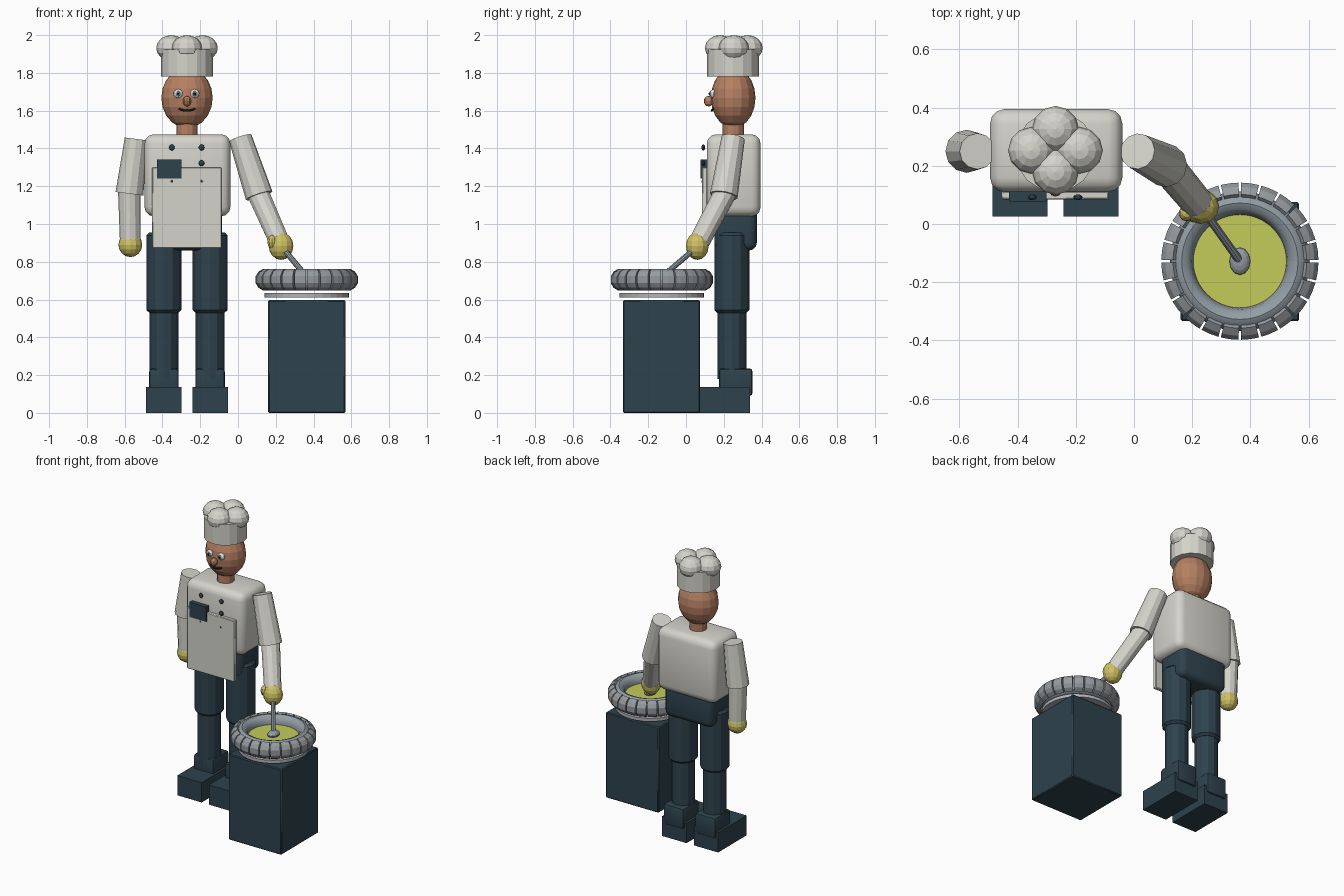
import bpy, bmesh, math
from math import radians, pi, cos, sin
from mathutils import Vector, Matrix

if "Cube" in bpy.data.objects:
    bpy.data.objects.remove(bpy.data.objects["Cube"], do_unlink=True)


def material(name, rgb):
    """Flat material from display colour values."""
    lin = [((c / 255 + 0.055) / 1.055) ** 2.4 for c in rgb] + [1]
    m = bpy.data.materials.new(name)
    m.use_nodes = True
    m.diffuse_color = lin
    m.node_tree.nodes["Principled BSDF"].inputs["Base Color"].default_value = lin
    return m


WHITE = material("jacket white", (212, 211, 203))
NAVY = material("dark slate", (46, 66, 77))
SKIN = material("skin", (182, 128, 98))
GLOVE = material("glove yellow", (206, 192, 100))
SAUCE = material("yellow green", (196, 204, 90))
STEEL = material("steel blue", (146, 157, 165))
TREAD = material("tread grey", (150, 155, 159))
PLATE = material("plate grey", (178, 179, 184))
EYE = material("eye white", (228, 230, 230))
BLACK = material("black", (24, 27, 30))


def finish(name, bm, mat, smooth=False):
    bmesh.ops.recalc_face_normals(bm, faces=bm.faces)
    me = bpy.data.meshes.new(name)
    bm.to_mesh(me)
    bm.free()
    me.materials.append(mat)
    ob = bpy.data.objects.new(name, me)
    bpy.context.collection.objects.link(ob)
    if smooth:
        bpy.ops.object.select_all(action="DESELECT")
        ob.select_set(True)
        bpy.context.view_layer.objects.active = ob
        bpy.ops.object.shade_smooth_by_angle(angle=radians(40))
    return ob


def box(name, lo, hi, mat, bevel=0.0, segments=3):
    """Box between two corners, optionally rounded."""
    lo, hi = Vector(lo), Vector(hi)
    bm = bmesh.new()
    bmesh.ops.create_cube(bm, size=1, matrix=Matrix.Translation((lo + hi) / 2)
                          @ Matrix.Diagonal((*(hi - lo), 1)))
    if bevel:
        bmesh.ops.bevel(bm, geom=bm.edges[:], offset=bevel, segments=segments,
                        profile=0.5, affect="EDGES")
    return finish(name, bm, mat, bool(bevel))


def rod(name, a, b, r1, r2, mat, sides=12, bevel=0.0):
    """Tapered cylinder from point a to point b."""
    a, b = Vector(a), Vector(b)
    bm = bmesh.new()
    turn = (b - a).to_track_quat("Z", "Y").to_matrix().to_4x4()
    bmesh.ops.create_cone(bm, cap_ends=True, segments=sides, radius1=r1, radius2=r2,
                          depth=(b - a).length,
                          matrix=Matrix.Translation((a + b) / 2) @ turn)
    if bevel:
        rims = [e for e in bm.edges if any(len(f.verts) > 4 for f in e.link_faces)]
        bmesh.ops.bevel(bm, geom=rims, offset=bevel, segments=1, affect="EDGES")
    return finish(name, bm, mat)


def ball(name, centre, radii, mat, u=12, v=8):
    bm = bmesh.new()
    bmesh.ops.create_uvsphere(bm, u_segments=u, v_segments=v, radius=1,
                              matrix=Matrix.Translation(centre)
                              @ Matrix.Diagonal((*radii, 1)))
    return finish(name, bm, mat)


def sweep(bm, centre, profile, start, stop, steps):
    """Revolve a closed radius/height profile over part of a turn, with caps."""
    rings = []
    for i in range(steps + 1):
        t = start + (stop - start) * i / steps
        rings.append([bm.verts.new(centre + Vector((r * cos(t), r * sin(t), z)))
                      for r, z in profile])
    n = len(profile)
    for p, q in zip(rings, rings[1:]):
        for k in range(n):
            bm.faces.new((p[k], p[(k + 1) % n], q[(k + 1) % n], q[k]))
    bm.faces.new(rings[0])
    bm.faces.new(rings[-1])


CX, CY = -0.27, 0.25  # body axis

# Body and apron
box("torso", (-0.495, 0.11, 1.04), (-0.04, 0.395, 1.475), WHITE, 0.05)
box("pelvis", (-0.455, 0.15, 0.86), (-0.085, 0.375, 1.1), NAVY, 0.04)
box("apron", (-0.455, 0.085, 0.872), (-0.087, 0.112, 1.3), WHITE, 0.004, 1)
box("pocket", (-0.43, 0.078, 1.24), (-0.3, 0.112, 1.342), NAVY)
for x in (-0.35, -0.193):
    for z, r in ((1.405, 0.016), (1.322, 0.016), (1.226, 0.01)):
        ball("button", (x, 0.092, z), (r, 0.01, r), NAVY, 10, 6)

# Legs
for side, x in (("right", -0.392), ("left", -0.148)):
    y = 0.243
    rod(side + "_thigh", (x, y, 0.53), (x, y, 0.955), 0.093, 0.093, NAVY, 12, 0.015)
    rod(side + "_shin", (x, y, 0.18), (x, y, 0.56), 0.076, 0.076, NAVY)
    box(side + "_ankle", (x - 0.078, 0.175, 0.09), (x + 0.078, 0.352, 0.235), NAVY, 0.015, 2)
    box(side + "_shoe", (x - 0.094, 0.025, 0), (x + 0.094, 0.34, 0.138), NAVY)

# Arms and gloves
ARMS = {
    "right": ((-0.538, 0.25, 1.45), (-0.575, 0.25, 1.16), (-0.57, 0.25, 0.9)),
    "left": ((0.012, 0.25, 1.455), (0.112, 0.2, 1.15), (0.22, 0.07, 0.905)),
}
for side, (shoulder, elbow, wrist) in ARMS.items():
    rod(side + "_upper_arm", shoulder, elbow, 0.062, 0.074, WHITE)
    up = (Vector(elbow) - Vector(wrist)).normalized()
    rod(side + "_forearm", Vector(elbow) + up * 0.03, wrist, 0.06, 0.055, WHITE)
ball("right_glove", (-0.57, 0.25, 0.89), (0.063, 0.063, 0.065), GLOVE, 12, 8)
ball("left_glove", (0.228, 0.06, 0.883), (0.065, 0.06, 0.073), GLOVE, 12, 8)
ball("left_thumb", (0.18, 0.037, 0.905), (0.026, 0.028, 0.036), GLOVE, 10, 6)

# Head and face
rod("neck", (CX, CY, 1.45), (CX, CY, 1.56), 0.056, 0.056, SKIN)
ball("head", (CX, CY, 1.668), (0.136, 0.118, 0.16), SKIN, 16, 10)
ball("nose", (CX, 0.12, 1.65), (0.023, 0.026, 0.028), SKIN, 10, 6)
for side in (-1, 1):
    x = CX - 0.003 + side * 0.043
    ball("eye", (x, 0.146, 1.69), (0.025, 0.02, 0.024), EYE, 12, 8)
    ball("iris", (x, 0.13, 1.69), (0.014, 0.008, 0.014), STEEL, 10, 6)
    ball("pupil", (x, 0.125, 1.69), (0.008, 0.006, 0.008), BLACK, 8, 6)

# Mouth as a thin upturned curve
curve = bpy.data.curves.new("mouth", "CURVE")
curve.dimensions = "3D"
curve.bevel_depth = 0.006
curve.bevel_resolution = 1
line = curve.splines.new("POLY")
line.points.add(6)
for i, p in enumerate(line.points):
    t = i / 3 - 1
    p.co = (CX + 0.043 * t, 0.136 + 0.01 * t * t, 1.6 + 0.01 * t * t, 1)
curve.materials.append(BLACK)
bpy.context.collection.objects.link(bpy.data.objects.new("mouth", curve))

# Hat
rod("hat_band", (CX, 0.248, 1.78), (CX, 0.248, 1.925), 0.138, 0.138, WHITE, 16)
for k in range(4):
    dx, dy = cos(k * pi / 2), sin(k * pi / 2)
    ball("hat_puff", (CX + 0.083 * dx, 0.253 + 0.073 * dy, 1.932),
         (0.08, 0.08, 0.068), WHITE, 12, 8)

# Pedestal and plate
PX, PY = 0.364, -0.128
box("pedestal", (0.16, -0.334, 0), (0.568, 0.075, 0.597), NAVY, 0.006, 1)
rod("plate", (PX, PY, 0.612), (PX, PY, 0.634), 0.224, 0.224, PLATE, 32)

# Tyre-shaped ring: round core with separate curved tread blocks
centre = Vector((PX, PY, 0.705))
core = bmesh.new()
profile = [(0.2 + 0.04 * cos(a), 0.056 * sin(a))
           for a in (2 * pi * k / 12 for k in range(12))]
sweep(core, centre, profile, 0, 2 * pi, 48)
bmesh.ops.remove_doubles(core, verts=core.verts[:], dist=0.0001)
finish("ring_core", core, STEEL, True)

outer = [(0.215 + 0.058 * cos(radians(a)), 0.06 * sin(radians(a)))
         for a in (-75, -45, -18, 18, 45, 75)]
inner = [(0.215, 0.042), (0.215, -0.042)]
treads = bmesh.new()
COUNT = 24
for k in range(COUNT):
    mid, half = 2 * pi * (k + 0.5) / COUNT, 0.88 * pi / COUNT
    sweep(treads, centre, outer + inner, mid - half, mid + half, 2)
finish("ring_treads", treads, TREAD)

# Filling, stirring rod and its end
rod("filling", (PX, PY, 0.66), (PX, PY, 0.705), 0.162, 0.162, SAUCE, 24)
rod("stirrer", (0.23, 0.06, 0.88), (PX, PY, 0.72), 0.015, 0.015, STEEL, 10)
ball("stirrer_end", (PX, PY, 0.715), (0.036, 0.047, 0.022), STEEL, 12, 8)
